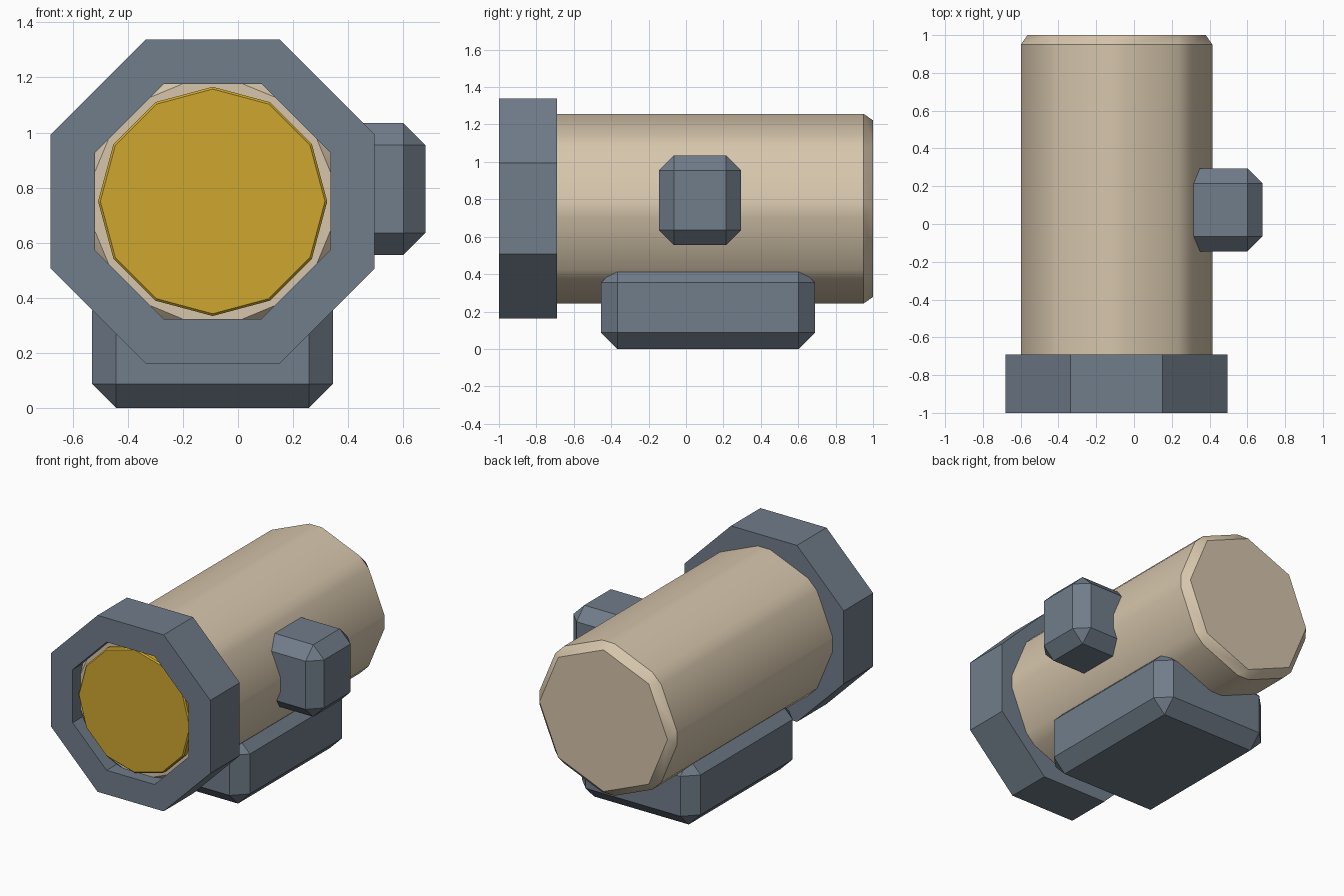
import bpy, bmesh, math
from mathutils import Matrix, Vector

if "Cube" in bpy.data.objects:
    bpy.data.objects.remove(bpy.data.objects["Cube"])

AX, AZ = -0.092, 0.75          # barrel axis position


def material(name, color):
    m = bpy.data.materials.new(name)
    m.diffuse_color = (*color, 1)
    m.use_nodes = True
    m.node_tree.nodes["Principled BSDF"].inputs["Base Color"].default_value = m.diffuse_color
    return m


GREY = material("slate grey", (0.165, 0.205, 0.255))
BEIGE = material("warm beige", (0.67, 0.56, 0.41))
GOLD = material("gold", (0.62, 0.39, 0.028))


def finish(name, bm, mat):
    bmesh.ops.recalc_face_normals(bm, faces=bm.faces[:])
    me = bpy.data.meshes.new(name)
    bm.to_mesh(me)
    bm.free()
    me.materials.append(mat)
    ob = bpy.data.objects.new(name, me)
    bpy.context.collection.objects.link(ob)
    return ob


def bevel(bm, width, min_angle):
    edges = [e for e in bm.edges if e.calc_face_angle(0) > math.radians(min_angle)]
    bmesh.ops.bevel(bm, geom=edges, offset=width, offset_type='OFFSET',
                    segments=1, profile=0.5, affect='EDGES', clamp_overlap=True)


def prism(name, sides, radius, y0, y1, width, min_angle, mat):
    """Chamfered prism along y, with a corner pointing along +x."""
    bm = bmesh.new()
    bmesh.ops.create_cone(bm, cap_ends=True, segments=sides, radius1=radius,
                          radius2=radius, depth=y1 - y0)
    bm.transform(Matrix.Translation((AX, (y0 + y1) / 2, AZ))
                 @ Matrix.Rotation(math.pi / 2, 4, 'X'))
    bmesh.ops.recalc_face_normals(bm, faces=bm.faces[:])
    bevel(bm, width, min_angle)
    return finish(name, bm, mat)


def chamfer_box(name, lo, hi, width, mat):
    lo, hi = Vector(lo), Vector(hi)
    bm = bmesh.new()
    bmesh.ops.create_cube(bm, size=1)
    bm.transform(Matrix.Translation((lo + hi) / 2)
                 @ Matrix.Diagonal((*(hi - lo), 1)))
    bevel(bm, width, 30)
    return finish(name, bm, mat)


def octagon_ring(name, outer, inner, y0, y1, mat):
    """Octagonal collar with flat top; outer and inner are flat distances."""
    bm = bmesh.new()
    loops = []
    for apothem, y in ((outer, y0), (outer, y1), (inner, y1), (inner, y0)):
        r = apothem / math.cos(math.pi / 8)
        angles = [(i + 0.5) * math.pi / 4 for i in range(8)]
        loops.append([bm.verts.new((AX + r * math.cos(a), y, AZ + r * math.sin(a)))
                      for a in angles])
    for k in range(4):
        a, b = loops[k], loops[(k + 1) % 4]
        for i in range(8):
            j = (i + 1) % 8
            bm.faces.new((a[i], a[j], b[j], b[i]))
    return finish(name, bm, mat)


# Main barrel: octagon with every edge chamfered, smooth along its length
barrel = prism("barrel", 8, 0.526, -0.92, 1.0, 0.05, 30, BEIGE)
bpy.context.view_layer.objects.active = barrel
barrel.select_set(True)
bpy.ops.object.shade_smooth_by_angle(angle=math.radians(30))
barrel.select_set(False)

# Front lens with a fine rim chamfer, and the collar around it
prism("lens", 12, 0.416, -0.96, -0.88, 0.008, 60, GOLD)
octagon_ring("front_collar", 0.588, 0.427, -1.0, -0.69, GREY)

# Mounting foot below and adjustment knob on the right
chamfer_box("foot", (-0.53, -0.455, 0.0), (0.345, 0.69, 0.442), 0.088, GREY)
chamfer_box("side_knob", (0.16, -0.145, 0.555), (0.68, 0.295, 1.035), 0.08, GREY)
